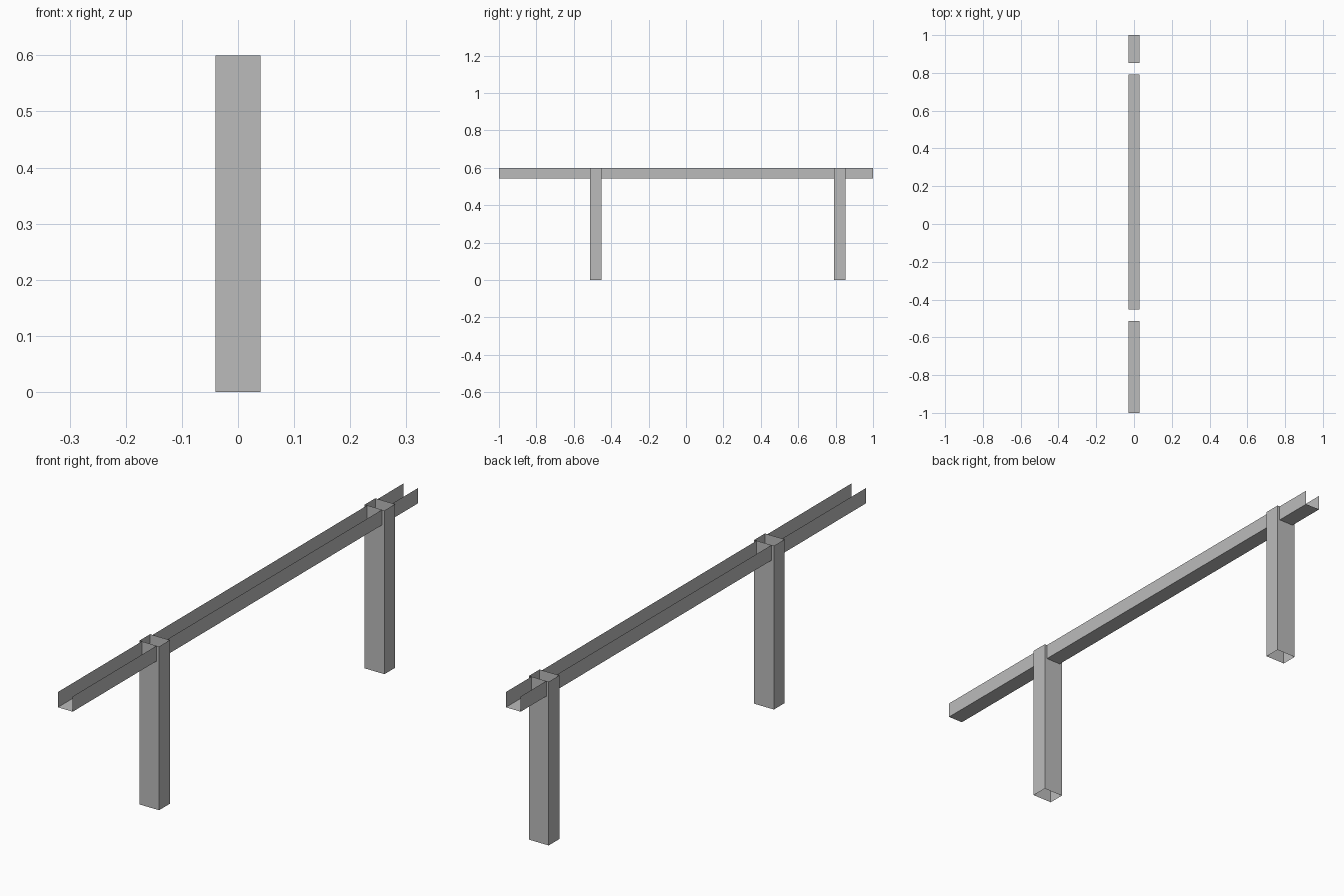
import bpy

if "Cube" in bpy.data.objects:
    bpy.data.objects.remove(bpy.data.objects["Cube"])

steel = bpy.data.materials.new("grey_steel")
steel.use_nodes = True
grey = (0.5, 0.5, 0.5, 1)
steel.diffuse_color = grey
steel.node_tree.nodes["Principled BSDF"].inputs["Base Color"].default_value = grey

HEIGHT = 0.6
POST_HALF = 0.04
RAIL_HALF = 0.03
RAIL_BOTTOM = 0.544
END = 1.0
# Front and back face of each post
POSTS = {"front_post": (-0.514, -0.452), "back_post": (0.791, 0.852)}


def sheet(name, start, end, closed=False):
    """Join two matching outlines with a skin of quads."""
    n = len(start)
    count = n if closed else n - 1
    faces = [(i, (i + 1) % n, n + (i + 1) % n, n + i) for i in range(count)]
    mesh = bpy.data.meshes.new(name)
    mesh.from_pydata(start + end, [], faces)
    mesh.materials.append(steel)
    obj = bpy.data.objects.new(name, mesh)
    bpy.context.collection.objects.link(obj)
    return obj


# Hollow rectangular posts, open at both ends
for name, (y0, y1) in POSTS.items():
    outline = [(-POST_HALF, y0), (POST_HALF, y0), (POST_HALF, y1), (-POST_HALF, y1)]
    sheet(name, [(x, y, 0) for x, y in outline],
          [(x, y, HEIGHT) for x, y in outline], closed=True)

# U-shaped rail sections running between the posts and out to both ends
(f0, f1), (b0, b1) = POSTS.values()
spans = {"front_rail": (-END, f0), "middle_rail": (f1, b0), "back_rail": (b1, END)}
channel = [(-RAIL_HALF, HEIGHT), (-RAIL_HALF, RAIL_BOTTOM),
           (RAIL_HALF, RAIL_BOTTOM), (RAIL_HALF, HEIGHT)]
for name, (y0, y1) in spans.items():
    # Ordered back to front so the outer side of the skin faces outward
    sheet(name, [(x, y1, z) for x, z in channel], [(x, y0, z) for x, z in channel])
